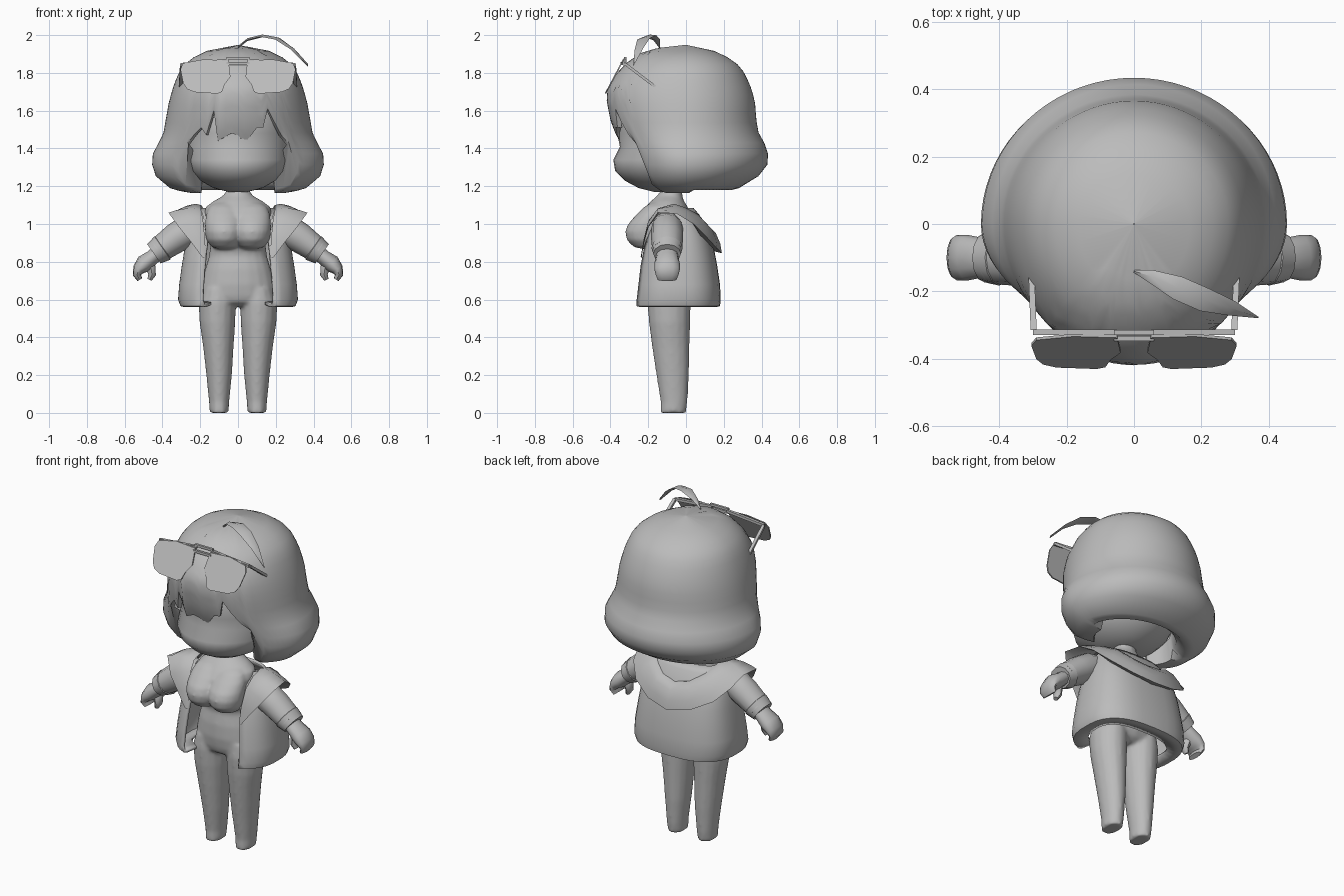
import bpy, bmesh, math
from mathutils import Vector

cube = bpy.data.objects.get("Cube")
if cube:
    bpy.data.objects.remove(cube, do_unlink=True)

clay = bpy.data.materials.new("plain grey")
clay.use_nodes = True
GREY = (0.5, 0.5, 0.5, 1)
clay.diffuse_color = GREY
clay.node_tree.nodes["Principled BSDF"].inputs["Base Color"].default_value = GREY


def lerp_table(table, t):
    """Interpolate rows (key, values...) at key t, keys ascending."""
    if t <= table[0][0]:
        return table[0][1:]
    for p, q in zip(table, table[1:]):
        if t <= q[0]:
            f = (t - p[0]) / (q[0] - p[0])
            return [u + (v - u) * f for u, v in zip(p[1:], q[1:])]
    return table[-1][1:]


def loft(name, rings, closed=True, caps=True, mirror=False, merge=True, thick=0, angle=50):
    """Skin a list of point rings, with optional mirroring and thickness."""
    bm = bmesh.new()
    rows = [[bm.verts.new(p) for p in r] for r in rings]
    n = len(rows[0])
    for a, b in zip(rows, rows[1:]):
        for i in range(n if closed else n - 1):
            j = (i + 1) % n
            bm.faces.new((a[i], a[j], b[j], b[i]))
    if caps:
        bm.faces.new(rows[0])
        bm.faces.new(rows[-1])
    bmesh.ops.remove_doubles(bm, verts=bm.verts, dist=0.0005)
    bmesh.ops.recalc_face_normals(bm, faces=bm.faces)
    me = bpy.data.meshes.new(name)
    bm.to_mesh(me)
    bm.free()
    me.materials.append(clay)
    ob = bpy.data.objects.new(name, me)
    bpy.context.collection.objects.link(ob)
    if mirror:
        ob.modifiers.new("mirror", "MIRROR").use_mirror_merge = merge
    if thick:
        s = ob.modifiers.new("thickness", "SOLIDIFY")
        s.thickness, s.offset = thick, -1
    bpy.ops.object.select_all(action="DESELECT")
    ob.select_set(True)
    bpy.context.view_layer.objects.active = ob
    bpy.ops.object.shade_smooth_by_angle(angle=math.radians(angle))
    return ob


def oval(z, rx, front, back, cx=0, n=20):
    """Level ring reaching from y=front to y=back."""
    cy, ry = (front + back) / 2, (back - front) / 2
    return [Vector((cx + rx * math.sin(t), cy - ry * math.cos(t), z))
            for t in (math.tau * i / n for i in range(n))]


def tube(name, pts, n=12):
    """Limb along x, z points; each point is x, y, z, thickness, depth."""
    rings = []
    for i, (x, y, z, r, d) in enumerate(pts):
        p, q = pts[max(i - 1, 0)], pts[min(i + 1, len(pts) - 1)]
        side = Vector((-(q[2] - p[2]), 0, q[0] - p[0])).normalized()
        rings.append([Vector((x, y, z)) + side * r * math.cos(t) + Vector((0, d * math.sin(t), 0))
                      for t in (math.tau * k / n for k in range(n))])
    loft(name, rings, mirror=True)


# Head with a soft chin and slightly hollow eye line
head = [(1.17, .05, -.17, -.03), (1.19, .13, -.25, .05), (1.23, .2, -.325, .12),
        (1.28, .25, -.375, .17), (1.34, .275, -.385, .2), (1.41, .275, -.35, .22),
        (1.48, .28, -.365, .22), (1.6, .28, -.35, .22), (1.75, .22, -.28, .2)]
loft("head", [oval(*r, n=32) for r in head])

# Bobbed hair: height, half width, front depth, back depth
HAIR = [(1.16, .3, .2, .2), (1.19, .36, .24, .28), (1.23, .425, .27, .36), (1.3, .455, .3, .43),
        (1.37, .452, .31, .435), (1.42, .425, .34, .42), (1.48, .395, .375, .385), (1.55, .383, .4, .372),
        (1.65, .365, .42, .365), (1.72, .345, .415, .345), (1.8, .315, .365, .31), (1.86, .27, .305, .26),
        (1.905, .2, .24, .18), (1.935, .11, .14, .1), (1.948, .002, .002, .002)]
# Lower edge of the hair by angle from the front
FRINGE = [(-50, 1.19), (-45, 1.21), (-40, 1.42), (-35, 1.48), (-30, 1.51), (-25, 1.47), (-20, 1.6),
          (-15, 1.44), (-5, 1.48), (0, 1.47), (5, 1.43), (15, 1.51), (20, 1.51), (25, 1.61),
          (35, 1.47), (40, 1.42), (45, 1.21), (50, 1.19)]


def hair_point(deg, z, shrink=1, lift=0):
    rx, f, b = lerp_table(HAIR, z)
    a = math.radians(deg)
    depth = f if math.cos(a) > 0 else b
    return Vector((rx * math.sin(a) * shrink, -depth * math.cos(a) * shrink, z + lift))


TOP = 1.948
degs = range(-180, 180, 5)
rings = []
for k in range(17):
    t = k / 16
    drop = 0.35 * t * t + 0.65 * t
    rings.append([hair_point(d, TOP - (TOP - lerp_table(FRINGE, d)[0]) * drop) for d in degs])
# Tuck the side and back hair under, and the fringe against the forehead
for shrink, side_lift, back_lift in ((.86, -.015, -.01), (.7, -.025, .03), (.66, .1, .12)):
    row = []
    for d in degs:
        low = lerp_table(FRINGE, d)[0]
        if abs(d) > 42:
            row.append(hair_point(d, low, shrink, side_lift if abs(d) < 100 else back_lift))
        else:
            row.append(hair_point(d, low, .97 - (1 - shrink) * .1))
    rings.append(row)
loft("hair", rings, caps=False, angle=60)

# Curved stray lock on the crown: x, y, z, half width
lock = [(0, -.14, 1.935, .004), (.05, -.155, 1.975, .02), (.13, -.19, 1.995, .037),
        (.21, -.225, 1.98, .037), (.29, -.25, 1.925, .024), (.37, -.278, 1.84, .002)]
wide = Vector((.35, .9, .1))
rings = []
for x, y, z, half in lock:
    p = Vector((x, y, z))
    rings.append([p + wide * half, p + Vector((0, 0, .008)), p - wide * half, p - Vector((0, 0, .006))])
loft("stray_lock", rings)


# Sunglasses resting on the fringe
def tilt(x, z, off=0):
    return Vector((x, -.322 - (1.88 - z) * .53 - off, z))


lens = [(.04, 1.78), (.05, 1.865), (.18, 1.872), (.29, 1.852), (.305, 1.82), (.29, 1.745),
        (.27, 1.715), (.23, 1.698), (.11, 1.69), (.085, 1.7), (.07, 1.74)]
loft("sunglass_lens", [[tilt(x, z, o) for x, z in lens] for o in (0, .008)], mirror=True, angle=30)


def bar(name, p, q, r, mirror=False):
    """Square rod from p to q, running mainly along x or along y."""
    along_x = abs(p[0] - q[0]) > abs(p[1] - q[1])
    corners = [Vector((0, u, v) if along_x else (u, 0, v)) * r for u, v in ((1, 1), (-1, 1), (-1, -1), (1, -1))]
    loft(name, [[Vector(e) + c for c in corners] for e in (p, q)], mirror=mirror, angle=30)


bar("sunglass_arm", (.298, -.315, 1.842), (.305, -.14, 1.71), .009, True)
bar("sunglass_rim", (.05, -.322, 1.867), (.3, -.322, 1.845), .008, True)
bar("sunglass_bridge", (-.06, -.34, 1.85), (.06, -.34, 1.85), .007)
bar("sunglass_brow_bar", (-.06, -.322, 1.878), (.06, -.322, 1.878), .007)

# Torso with neck, waist and hips
torso = [(.565, .13, -.16, -.02), (.585, .18, -.195, .01), (.62, .2, -.207, .03), (.68, .195, -.215, .04),
         (.76, .175, -.212, .02), (.83, .154, -.2, .0), (.89, .147, -.21, -.01), (.98, .16, -.26, .01),
         (1.05, .18, -.25, .02), (1.09, .172, -.217, .01), (1.12, .132, -.187, -.01), (1.15, .078, -.152, -.02),
         (1.18, .06, -.132, -.02), (1.26, .057, -.132, -.02)]
body = [loft("torso", [oval(*r) for r in torso])]

# Bust lobes overlap on the centre line
bust = [(.868, .03, -.23, -.17), (.878, .067, -.277, -.12), (.915, .095, -.314, -.1), (.96, .102, -.322, -.1),
        (1.0, .102, -.307, -.1), (1.05, .097, -.263, -.1), (1.09, .08, -.222, -.1), (1.11, .05, -.19, -.12)]
body.append(loft("bust", [oval(*r, cx=.073) for r in bust], mirror=True, merge=False))

# Tapered legs: height, half width, front, back, centre
legs = [(0, .05, -.136, .0, .1), (.06, .054, -.135, .008, .1), (.2, .068, -.157, .016, .1),
        (.35, .081, -.18, .019, .104), (.48, .095, -.197, .022, .109), (.58, .099, -.204, .026, .11),
        (.66, .082, -.197, .025, .105)]
body.append(loft("leg", [oval(*r, n=16) for r in legs], mirror=True, merge=False))

# Fuse torso, bust and legs into one soft body
bpy.ops.object.select_all(action="DESELECT")
for ob in body:
    ob.select_set(True)
bpy.context.view_layer.objects.active = body[0]
bpy.ops.object.convert(target="MESH")
bpy.ops.object.join()
body[0].name = "body"
fuse = body[0].modifiers.new("fuse", "REMESH")
fuse.mode, fuse.voxel_size, fuse.use_smooth_shade = "VOXEL", .01, True
soften = body[0].modifiers.new("soften", "SMOOTH")
soften.factor, soften.iterations = .5, 8

# Open jacket with a turned-in hem: height, half width, front, back
coat = [(.575, .23, -.2, .09), (.56, .285, -.265, .16), (.565, .305, -.285, .18), (.6, .318, -.285, .184),
        (.68, .312, -.275, .18), (.78, .298, -.262, .165), (.86, .285, -.245, .15), (.93, .27, -.225, .13),
        (1.0, .245, -.2, .1), (1.05, .22, -.17, .07), (1.085, .19, -.13, .04)]
rings = []
for z, rx, f, b in coat:
    cy, ry = (f + b) / 2, (b - f) / 2
    row = []
    for k in range(15):
        a = math.radians(150 * k / 14)
        c = math.cos(a)
        row.append(Vector((rx * math.sin(a) ** .75, cy + ry * math.copysign(abs(c) ** .75, c), z)))
    rings.append(row)
loft("jacket", rings, closed=False, caps=False, mirror=True, thick=.015)

# Wide collar: inner edge, outer edge and puff, from lapel tip to middle of the back
collar = [((.17, -.235, .82), (.19, -.24, .825), .003), ((.175, -.22, .92), (.245, -.225, .9), .008),
          ((.185, -.19, 1.02), (.31, -.205, .98), .012), ((.195, -.14, 1.075), (.368, -.15, 1.06), .016),
          ((.195, -.06, 1.1), (.35, -.05, 1.055), .022), ((.185, -.01, 1.085), (.325, .04, 1.0), .028),
          ((.15, .03, 1.05), (.26, .11, .93), .038), ((.08, .065, 1.0), (.14, .165, .87), .044),
          ((0, .08, .98), (0, .19, .845), .046)]
rings = []
for p, q, h in collar:
    p, q = Vector(p), Vector(q)
    up = Vector((0, .5 if p.y > 0 else -.3, .85)) * h
    rings.append([p, p.lerp(q, .2) + up * .85, p.lerp(q, .5) + up, p.lerp(q, .8) + up * .6, q,
                  p.lerp(q, .7) - up * .7])
loft("collar", rings, caps=False, mirror=True, angle=80)

# Sleeves, cuffs, forearms and mitten hands
tube("sleeve", [(.17, -.1, 1.0, .07, .07), (.25, -.1, .975, .085, .085), (.33, -.1, .925, .08, .085),
                (.4, -.1, .875, .07, .08), (.425, -.1, .858, .066, .078)])
tube("cuff", [(.39, -.1, .88, .06, .07), (.4, -.1, .873, .075, .083), (.445, -.1, .842, .062, .073),
              (.44, -.1, .845, .045, .06)])
tube("hand", [(.41, -.1, .86, .04, .055), (.455, -.1, .822, .04, .06), (.495, -.1, .79, .048, .068),
              (.525, -.1, .76, .034, .068), (.535, -.1, .73, .022, .06), (.52, -.1, .705, .014, .05)])
tube("thumb", [(.485, -.1, .8, .035, .035), (.46, -.105, .765, .026, .034), (.455, -.11, .73, .02, .026),
               (.468, -.11, .705, .012, .016)], n=8)
